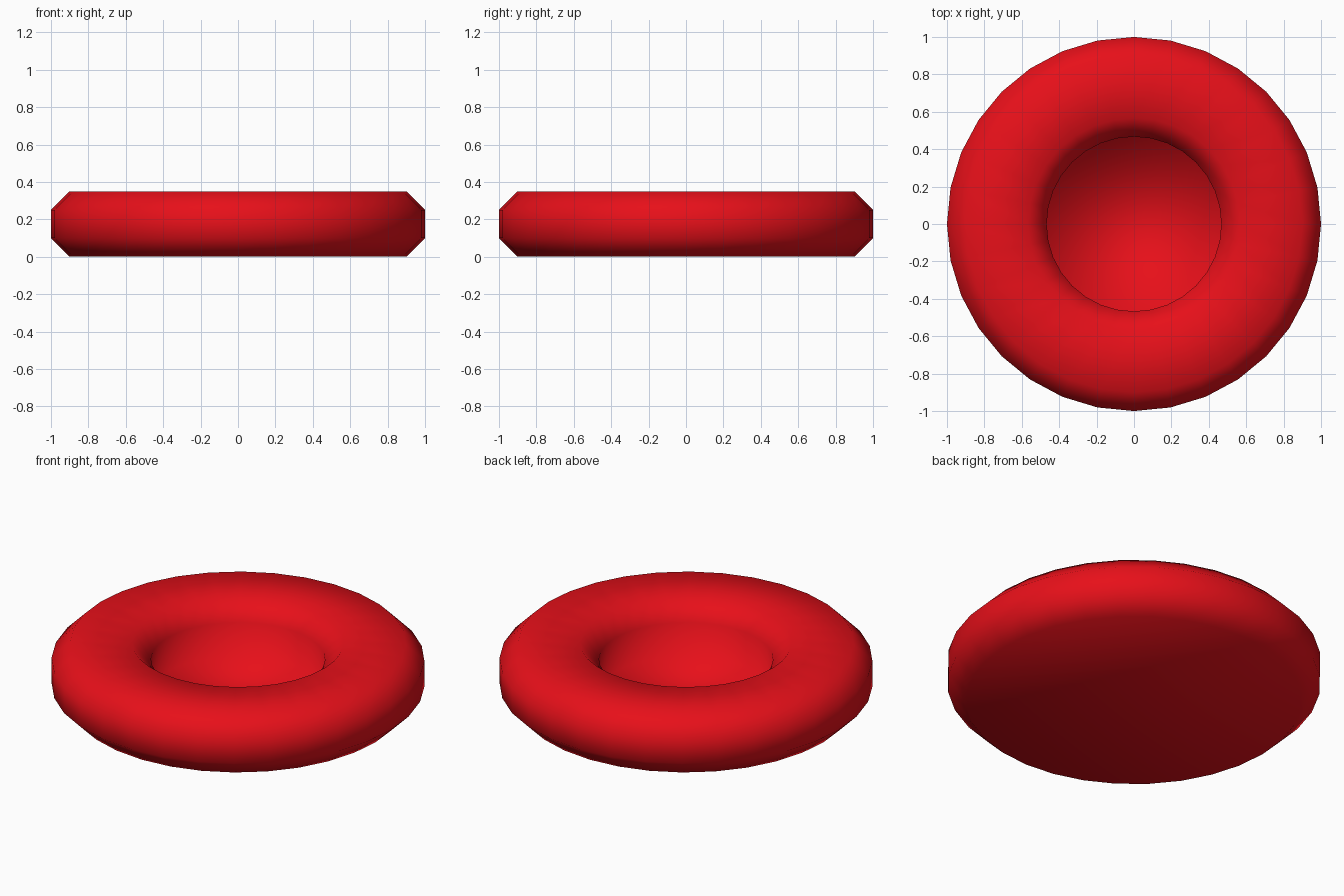
import bpy, bmesh, math

if "Cube" in bpy.data.objects:
    bpy.data.objects.remove(bpy.data.objects["Cube"])

SIDES = 32
# Half cross-section (radius, height): chamfered rim around a sunken round well
PROFILE = [(0.90, 0.0), (1.0, 0.10), (1.0, 0.25), (0.90, 0.35),
           (0.567, 0.35), (0.467, 0.25), (0.467, 0.05)]

bm = bmesh.new()
rings = []
for r, z in PROFILE:
    rings.append([bm.verts.new((r * math.cos(2 * math.pi * i / SIDES),
                                r * math.sin(2 * math.pi * i / SIDES), z))
                  for i in range(SIDES)])

# Rim walls
for a, b in zip(rings, rings[1:]):
    for i in range(SIDES):
        j = (i + 1) % SIDES
        bm.faces.new((a[i], a[j], b[j], b[i]))

# Flat underside and floor of the well
bm.faces.new(rings[0][::-1])
bm.faces.new(rings[-1])
bmesh.ops.recalc_face_normals(bm, faces=bm.faces)
for f in bm.faces:
    f.smooth = True

mesh = bpy.data.meshes.new("round_dish")
bm.to_mesh(mesh)
bm.free()
dish = bpy.data.objects.new("round_dish", mesh)
bpy.context.collection.objects.link(dish)

# Red finish
red = bpy.data.materials.new("red")
red.diffuse_color = (0.8, 0.005, 0.01, 1)
red.use_nodes = True
red.node_tree.nodes["Principled BSDF"].inputs["Base Color"].default_value = red.diffuse_color
mesh.materials.append(red)
